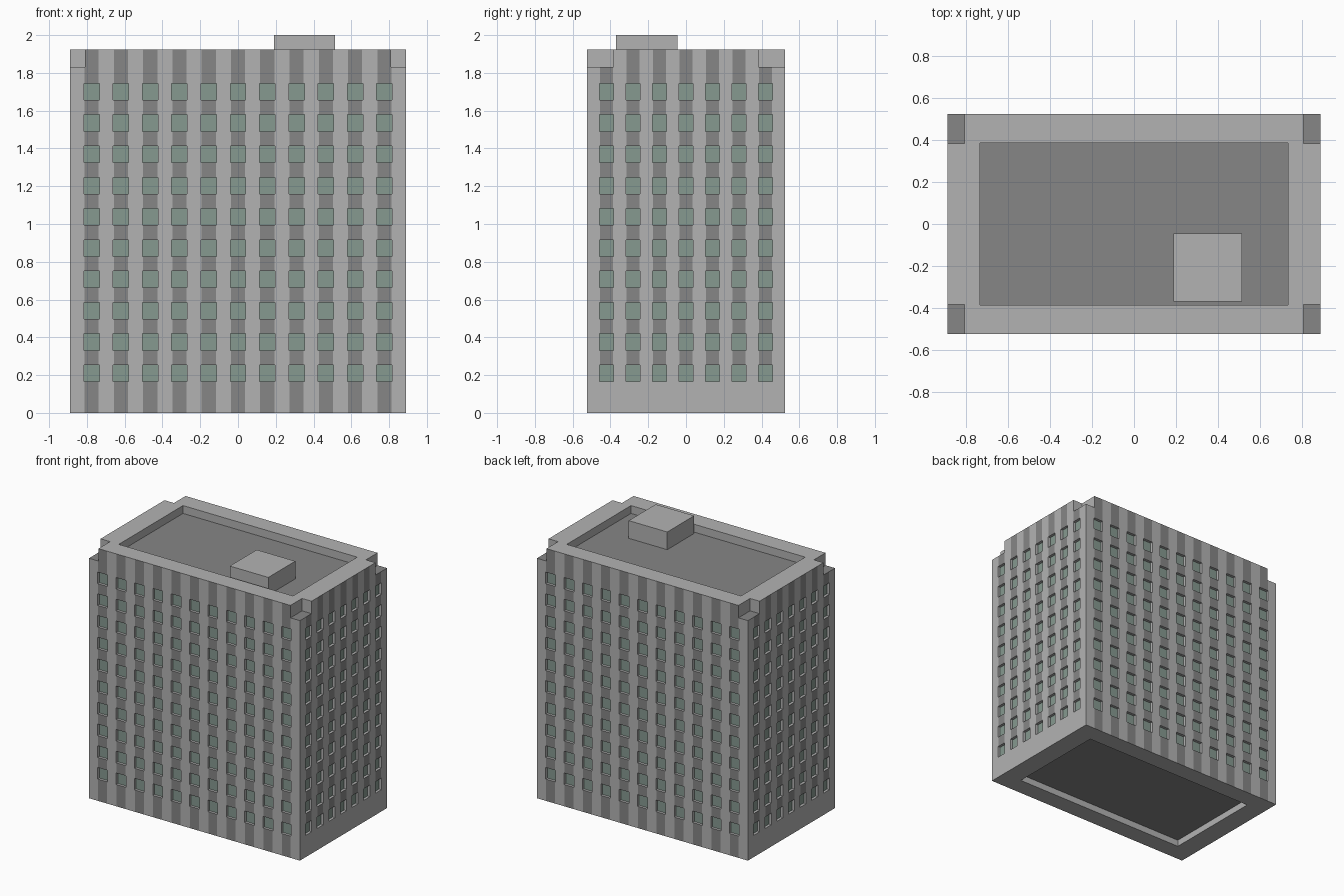
import bpy, bmesh
from mathutils import Vector, Matrix
from math import pi

if "Cube" in bpy.data.objects:
    bpy.data.objects.remove(bpy.data.objects["Cube"])

HX, HY, TOP = 0.89, 0.525, 1.925      # half sizes and parapet height
IX, IY = 0.735, 0.387                 # inner edge of parapet
NX, NY, NZ = 0.81, 0.385, 1.83        # corner notches
ROOF, BASE = 1.865, 0.05              # recessed roof and underside
WH, DEPTH = 0.088, 0.02               # window height and recess
ROWS = [0.21 + i * 1.49 / 9 for i in range(10)]


def material(name, rgb):
    m = bpy.data.materials.new(name)
    m.diffuse_color = (*rgb, 1)
    m.use_nodes = True
    m.node_tree.nodes["Principled BSDF"].inputs["Base Color"].default_value = m.diffuse_color
    return m


MATS = [material("light_concrete", (0.45, 0.45, 0.45)),
        material("dark_concrete", (0.24, 0.24, 0.24)),
        material("green_glass", (0.24, 0.32, 0.28))]
LIGHT, DARK, GLASS = range(3)


def quad(bm, pts, normal, mat=LIGHT):
    f = bm.faces.new([bm.verts.new(p) for p in pts])
    f.normal_update()
    if f.normal.dot(Vector(normal)) < 0:
        f.normal_flip()
    f.material_index = mat


def finish(bm, name):
    bmesh.ops.remove_doubles(bm, verts=bm.verts, dist=1e-5)
    me = bpy.data.meshes.new(name)
    bm.to_mesh(me)
    bm.free()
    for m in MATS:
        me.materials.append(m)
    ob = bpy.data.objects.new(name, me)
    bpy.context.collection.objects.link(ob)
    return ob


def wall(name, glass, angle, half, dist, cols, ww, sw, notch, stripe_base):
    """Striped wall with recessed windows; u runs along the wall, v up."""
    rot = Matrix.Rotation(angle, 3, 'Z')
    bm = bmesh.new()

    def face(target, uvd, normal, mat):
        quad(target, [rot @ Vector((u, d - dist, v)) for u, v, d in uvd],
             rot @ Vector(normal), mat)

    us = sorted({-half, half, -notch, notch} |
                {c + s * w / 2 for c in cols for s in (-1, 1) for w in (ww, sw)})
    vs = sorted({0, stripe_base, NZ, TOP} | {r + s * WH / 2 for r in ROWS for s in (-1, 1)})
    for u0, u1 in zip(us, us[1:]):
        for v0, v1 in zip(vs, vs[1:]):
            u, v = (u0 + u1) / 2, (v0 + v1) / 2
            off = min(abs(u - c) for c in cols)
            if abs(u) > notch and v > NZ:
                continue
            if off < ww / 2 and min(abs(v - r) for r in ROWS) < WH / 2:
                continue
            dark = off < sw / 2 and v > stripe_base
            face(bm, [(u0, v0, 0), (u1, v0, 0), (u1, v1, 0), (u0, v1, 0)],
                 (0, -1, 0), DARK if dark else LIGHT)
    # window reveals and panes
    for c in cols:
        for r in ROWS:
            u0, u1, v0, v1 = c - ww / 2, c + ww / 2, r - WH / 2, r + WH / 2
            D = DEPTH
            for u, n in ((u0, 1), (u1, -1)):
                face(bm, [(u, v0, 0), (u, v1, 0), (u, v1, D), (u, v0, D)], (n, 0, 0), LIGHT)
            for v, n in ((v0, 1), (v1, -1)):
                face(bm, [(u0, v, 0), (u1, v, 0), (u1, v, D), (u0, v, D)], (0, 0, n), LIGHT)
            face(glass, [(u0, v0, D), (u1, v0, D), (u1, v1, D), (u0, v1, D)], (0, -1, 0), GLASS)
    finish(bm, name)


def terraces(name, xs, ys, height, up, mat):
    """Stepped horizontal surface with vertical faces between levels."""
    bm = bmesh.new()
    xs, ys = [[-a for a in reversed(l)] + l for l in (xs, ys)]
    xc = [(a + b) / 2 for a, b in zip(xs, xs[1:])]
    yc = [(a + b) / 2 for a, b in zip(ys, ys[1:])]
    for i, x in enumerate(xc):
        for j, y in enumerate(yc):
            h = height(x, y)
            x0, x1, y0, y1 = xs[i], xs[i + 1], ys[j], ys[j + 1]
            quad(bm, [(x0, y0, h), (x1, y0, h), (x1, y1, h), (x0, y1, h)], (0, 0, up), mat(h))
            if i + 1 < len(xc):
                k = height(xc[i + 1], y)
                if k != h:
                    quad(bm, [(x1, y0, h), (x1, y1, h), (x1, y1, k), (x1, y0, k)],
                         ((h - k) * up, 0, 0))
            if j + 1 < len(yc):
                k = height(x, yc[j + 1])
                if k != h:
                    quad(bm, [(x0, y1, h), (x1, y1, h), (x1, y1, k), (x0, y1, k)],
                         (0, (h - k) * up, 0))
    finish(bm, name)


# four walls, glass gathered in one object
glass = bmesh.new()
long_cols = [-0.775 + i * 0.155 for i in range(11)]
short_cols = [-0.42 + i * 0.14 for i in range(7)]
for name, angle in (("front_wall", 0), ("back_wall", pi)):
    wall(name, glass, angle, HX, HY, long_cols, 0.082, 0.075, NX, 0)
for name, angle in (("right_wall", pi / 2), ("left_wall", -pi / 2)):
    wall(name, glass, angle, HY, HX, short_cols, 0.074, 0.068, NY, ROWS[0] - WH / 2)
finish(glass, "window_panes")


# roof with parapet and corner notches
def roof_height(x, y):
    if abs(x) > NX and abs(y) > NY:
        return NZ
    return ROOF if abs(x) < IX and abs(y) < IY else TOP


terraces("roof", [IX, NX, HX], [NY, IY, HY], roof_height, 1,
         lambda h: LIGHT if h == TOP else DARK)

# recessed underside
terraces("underside", [IX, HX], [IY, HY],
         lambda x, y: BASE if abs(x) < IX and abs(y) < IY else 0, -1,
         lambda h: DARK if h else LIGHT)

# rooftop plant room
bm = bmesh.new()
bmesh.ops.create_cube(bm, size=1, matrix=Matrix.Translation((0.352, -0.207, (2 + ROOF) / 2))
                      @ Matrix.Diagonal((0.325, 0.325, 2 - ROOF, 1)))
finish(bm, "rooftop_room")
